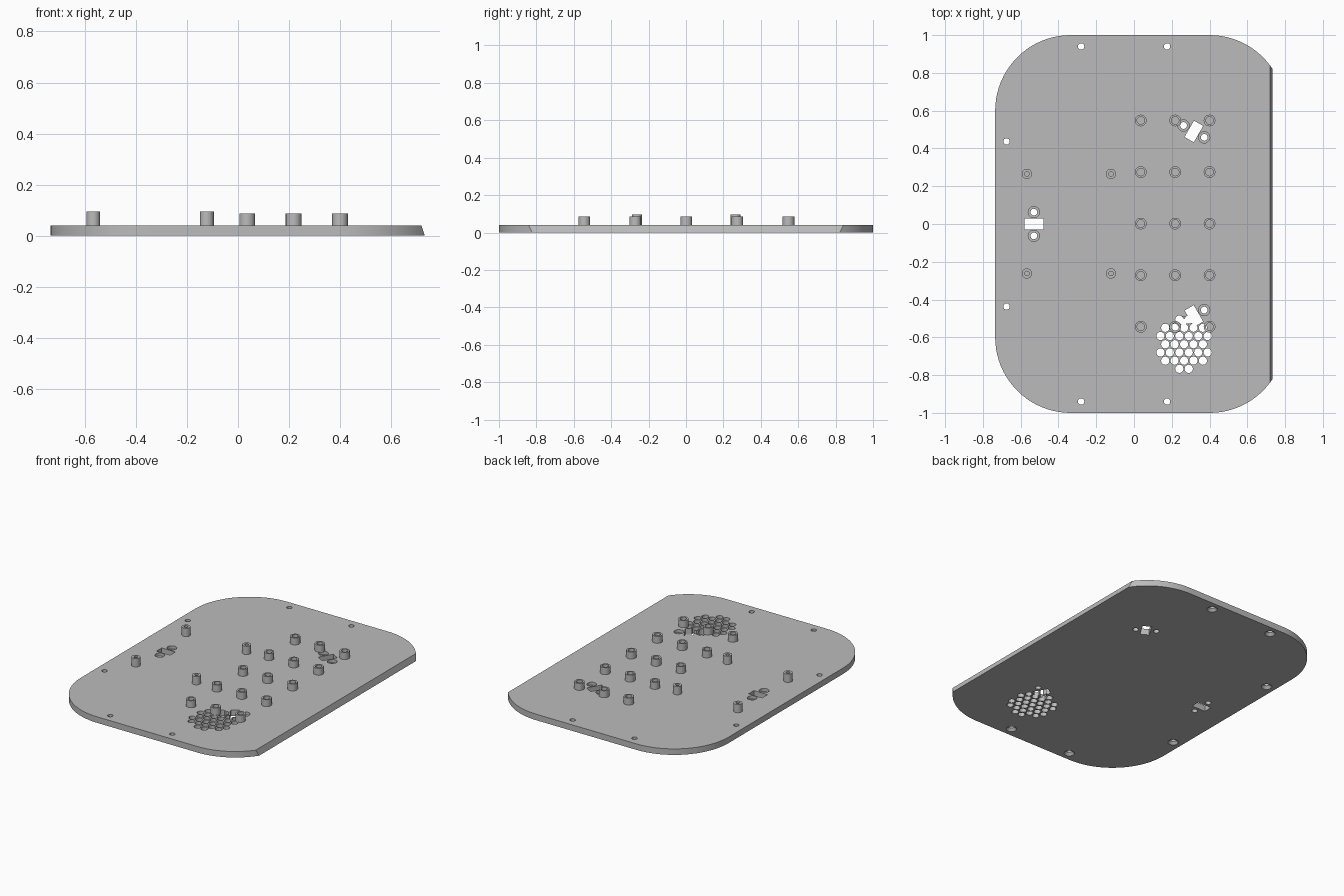
import bpy, bmesh
from math import sin, cos, pi, radians
from mathutils import Matrix, Vector

old = bpy.data.objects.get("Cube")
if old:
    bpy.data.objects.remove(old, do_unlink=True)

T = 0.04  # plate thickness

grey = bpy.data.materials.new("plain grey")
grey.use_nodes = True
grey.diffuse_color = (0.5, 0.5, 0.5, 1)
grey.node_tree.nodes["Principled BSDF"].inputs["Base Color"].default_value = (0.5, 0.5, 0.5, 1)


def to_object(name, bm):
    bmesh.ops.recalc_face_normals(bm, faces=bm.faces)
    mesh = bpy.data.meshes.new(name)
    bm.to_mesh(mesh)
    bm.free()
    mesh.materials.append(grey)
    obj = bpy.data.objects.new(name, mesh)
    bpy.context.collection.objects.link(obj)
    return obj


def add_cone(bm, x, y, r_low, r_high, z0, z1, sides=20):
    bmesh.ops.create_cone(bm, cap_ends=True, segments=sides, radius1=r_low, radius2=r_high,
                          depth=z1 - z0, matrix=Matrix.Translation((x, y, (z0 + z1) / 2)))


def cut(target, name, bm):
    cutter = to_object(name, bm)
    cutter.hide_render = True
    mod = target.modifiers.new(name, "BOOLEAN")
    mod.operation = "DIFFERENCE"
    mod.solver = "EXACT"
    mod.use_self = True
    mod.object = cutter
    bpy.context.view_layer.objects.active = target
    bpy.ops.object.modifier_apply(modifier=name)
    bpy.data.objects.remove(cutter, do_unlink=True)


def smooth(obj):
    bpy.ops.object.select_all(action="DESELECT")
    obj.select_set(True)
    bpy.context.view_layer.objects.active = obj
    bpy.ops.object.shade_smooth_by_angle(angle=radians(30))


# Rounded plate, its right side sliced off at a slant
R, STEPS = 0.4, 20
corners = [(0.40, 0.6), (-0.335, 0.6), (-0.335, -0.6), (0.40, -0.6)]
bm = bmesh.new()
outline = []
for i, (cx, cy) in enumerate(corners):
    for k in range(STEPS + 1):
        a = (i + k / STEPS) * pi / 2
        outline.append(bm.verts.new((cx + R * cos(a), cy + R * sin(a), 0)))
base = bm.faces.new(outline)
ext = bmesh.ops.extrude_face_region(bm, geom=[base])
bmesh.ops.translate(bm, vec=(0, 0, T), verts=[v for v in ext["geom"] if isinstance(v, bmesh.types.BMVert)])
geom = bm.verts[:] + bm.edges[:] + bm.faces[:]
res = bmesh.ops.bisect_plane(bm, geom=geom, plane_co=(0.732, 0, 0),
                             plane_no=Vector((T, 0, 0.013)).normalized(), clear_outer=True)
bmesh.ops.contextual_create(bm, geom=[e for e in res["geom_cut"] if isinstance(e, bmesh.types.BMEdge)])
plate = to_object("base_plate", bm)

# Screw holes, countersunk underneath
sinks, bores = bmesh.new(), bmesh.new()
for x, y in [(-0.28, 0.94), (0.175, 0.94), (-0.675, 0.437)]:
    for s in (1, -1):
        add_cone(bores, x, s * y, 0.017, 0.017, -0.05, 0.1)
        add_cone(sinks, x, s * y, 0.034, 0.014, -0.002, 0.02)
cut(plate, "countersinks", sinks)
cut(plate, "screw_holes", bores)

# Three sensor mounts: a slot between two counterbored holes
slots, bores, steps = bmesh.new(), bmesh.new(), bmesh.new()
for x, y, angle in [(-0.53, 0, 0), (0.317, 0.49, 60), (0.317, -0.487, -60)]:
    rot = Matrix.Rotation(radians(angle), 4, "Z")
    place = Matrix.Translation((x, y, T / 2)) @ rot
    bmesh.ops.create_cube(slots, size=1, matrix=place @ Matrix.Diagonal((0.1, 0.056, 0.2, 1)))
    for s in (1, -1):
        p = place @ Vector((0, s * 0.063, 0))
        add_cone(bores, p.x, p.y, 0.018, 0.018, -0.05, 0.1)
        add_cone(steps, p.x, p.y, 0.03, 0.03, T / 2, 0.06)
cut(plate, "mount_recesses", steps)
cut(plate, "mount_holes", bores)
cut(plate, "mount_slots", slots)

# Speaker grille in staggered rows
grille = bmesh.new()
for row, count in enumerate([2, 5, 6, 5, 6, 5, 2]):
    for k in range(count):
        add_cone(grille, 0.265 + (k - (count - 1) / 2) * 0.05, -0.767 + row * 0.0435,
                 0.022, 0.022, -0.05, 0.1, 12)
cut(plate, "grille_holes", grille)
smooth(plate)


# Hollow standoffs
def standoff(name, x, y, outer, inner, top):
    bm = bmesh.new()
    n = 20
    profile = [(outer, T - 0.003), (outer, top), (inner, top), (inner, T - 0.003)]
    rings = [[bm.verts.new((x + r * cos(2 * pi * k / n), y + r * sin(2 * pi * k / n), z))
              for k in range(n)] for r, z in profile]
    for a, b in zip(rings, rings[1:] + rings[:1]):
        for k in range(n):
            j = (k + 1) % n
            bm.faces.new((a[k], a[j], b[j], b[k]))
    smooth(to_object(name, bm))


for x in (0.036, 0.218, 0.4):
    for row in range(-2, 3):
        standoff("board_standoff", x, 0.002 + row * 0.273, 0.031, 0.02, 0.086)
for x in (-0.567, -0.122):
    for y in (-0.262, 0.265):
        standoff("tall_standoff", x, y, 0.027, 0.012, 0.095)
